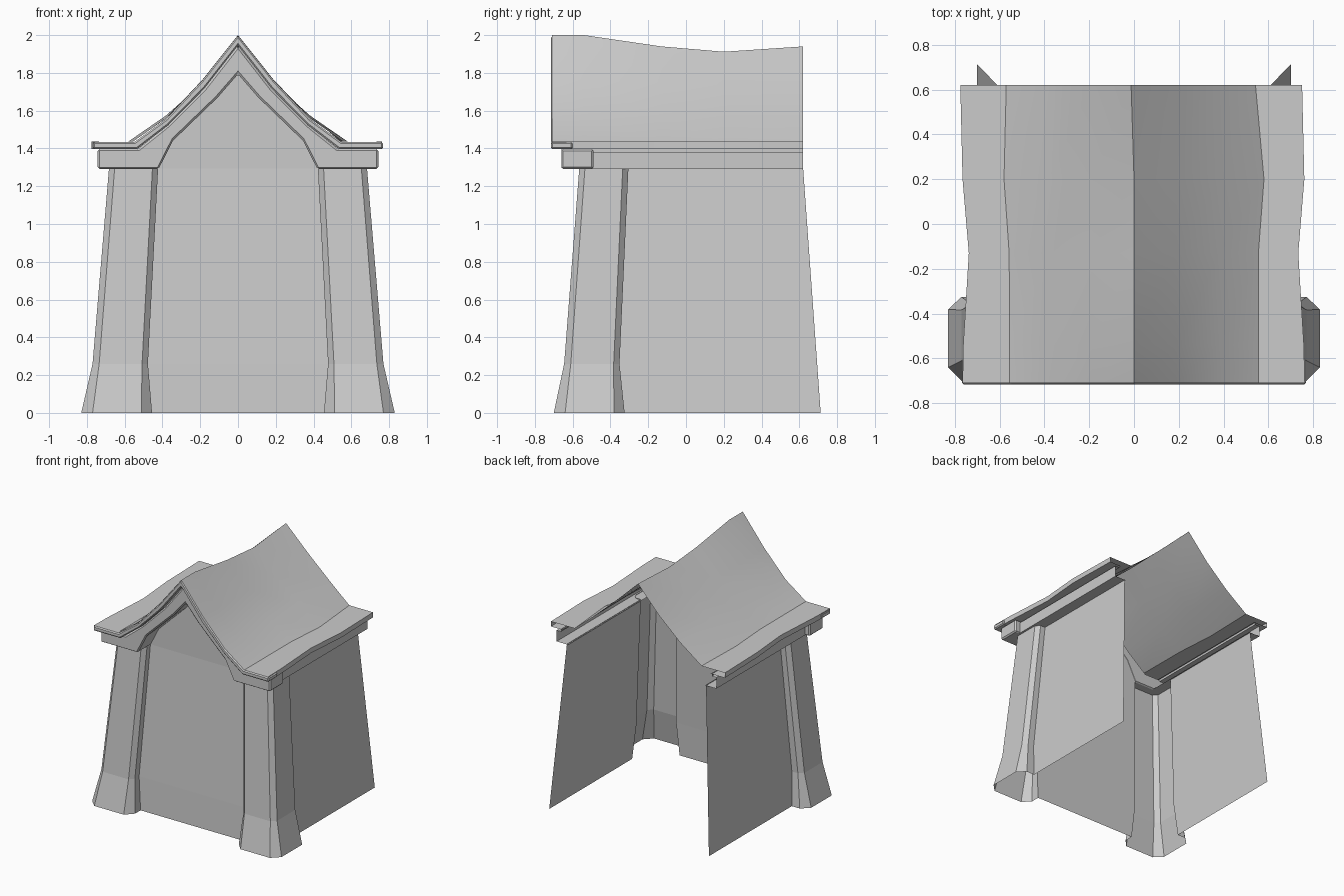
import bpy, bmesh, math

if "Cube" in bpy.data.objects:
    bpy.data.objects.remove(bpy.data.objects["Cube"])


def make_object(name, verts, faces, bevel=0.0):
    mesh = bpy.data.meshes.new(name)
    mesh.from_pydata(verts, [], faces)
    bm = bmesh.new()
    bm.from_mesh(mesh)
    bmesh.ops.recalc_face_normals(bm, faces=bm.faces)
    bm.to_mesh(mesh)
    bm.free()
    ob = bpy.data.objects.new(name, mesh)
    bpy.context.collection.objects.link(ob)
    if bevel:
        mod = ob.modifiers.new("edge_bevel", 'BEVEL')
        mod.width = bevel
        mod.limit_method = 'ANGLE'
        mod.angle_limit = math.radians(50)
    return ob


def loft(name, sections):
    """Open sheet through rows of equal length."""
    n = len(sections[0])
    verts = [p for s in sections for p in s]
    faces = [(r * n + i, r * n + i + 1, (r + 1) * n + i + 1, (r + 1) * n + i)
             for r in range(len(sections) - 1) for i in range(n - 1)]
    return make_object(name, verts, faces)


def mirrored(half):
    """Extend a right-hand xz profile (starting at the centre) to both sides."""
    return [(-x, z) for x, z in reversed(half[1:])] + half


def solid_band(name, upper, lower, y0, y1, bevel):
    """Solid strip between two mirrored profiles with equal point counts."""
    up, lo = mirrored(upper), mirrored(lower)
    n = len(up)
    verts = [(x, y, z) for y in (y0, y1) for prof in (up, lo) for x, z in prof]
    faces = []
    for i in range(n - 1):
        a, b, c, d = (k * n + i for k in range(4))
        faces += [(a, a + 1, b + 1, b), (c, d, d + 1, c + 1),
                  (a, c, c + 1, a + 1), (b, b + 1, d + 1, d)]
    for i in (0, n - 1):
        faces.append((i, n + i, 3 * n + i, 2 * n + i))
    return make_object(name, verts, faces, bevel)


# Pillar levels: z, outer face, chamfer, near edge, end, wall, diagonal offset
LEVELS = [(0.0, .83, .06, .512, .455, .70, .13),
          (0.26, .77, .035, .508, .477, .682, .125),
          (1.295, .683, .03, .453, .423, .61, .118)]


def pillar_section(level, side):
    z, o, ch, f, e, w, off = level
    half = [(e, w), (e, o - ch), (f, o), (o - ch, o)]
    path = half + [(b, a) for a, b in reversed(half)]
    return [(side * a, -(b - off), z) for a, b in path]


# Hollow flared corner pillars, side walls and side friezes
for side, label in ((-1, "left"), (1, "right")):
    loft(label + "_pillar", [pillar_section(l, side) for l in LEVELS])
    rows = []
    for z, o, ch, f, e, w, off in LEVELS:
        rear = 0.713 - 0.093 * z / 1.295
        rows.append([(side * w, -(e - off), z), (side * w, rear, z)])
    loft(label + "_wall", rows)
    frieze = [(.60, 1.292), (.70, 1.292), (.70, 1.38), (.66, 1.38), (.66, 1.4)]
    loft(label + "_frieze", [[(side * x, y, z) for x, z in frieze]
                             for y in (-0.52, 0.62)])

# Sloping front wall
loft("front_wall", [[(-e, -(w - off), z), (e, -(w - off), z)]
                    for z, o, ch, f, e, w, off in LEVELS])

# Upright gable panel above it
gable = mirrored([(0, 1.81), (.11, 1.69), (.355, 1.45), (.43, 1.29)])
make_object("gable_panel", [(x, -0.492, z) for x, z in gable],
            [tuple(range(len(gable)))])

# Front frieze: arched band with square blocks over the pillars
solid_band("front_frieze",
           [(0, 1.945), (.18, 1.715), (.37, 1.525), (.53, 1.397), (.743, 1.397)],
           [(0, 1.793), (.107, 1.67), (.345, 1.44), (.42, 1.292), (.743, 1.292)],
           -0.66, -0.49, 0.01)

# Gable edge moulding along the front of the roof
solid_band("gable_moulding",
           [(0, 1.998), (.19, 1.76), (.38, 1.557), (.55, 1.433), (.768, 1.433)],
           [(0, 1.945), (.18, 1.715), (.37, 1.522), (.535, 1.396), (.768, 1.396)],
           -0.715, -0.60, 0.008)

# Sagging roof sheet with turned-under eaves
# Stations: y, ridge x, ridge z, upper z, lower z, left/right kink, left/right eave
STATIONS = [(-0.71, 0, 2.0, 1.762, 1.56, .555, .555, .765, .762),
            (-0.54, 0, 2.0, 1.762, 1.56, .555, .555, .762, .758),
            (-0.13, 0, 1.94, 1.745, 1.565, .557, .555, .737, .733),
            (0.20, 0, 1.912, 1.735, 1.575, .58, .58, .765, .76),
            (0.62, -.013, 1.94, 1.745, 1.575, .57, .542, .775, .75)]
rows = []
for y, rx, rz, uz, lz, lk, rk, le, re in STATIONS:
    def slope(k, e):
        return [(.19, uz), (.38, lz), (k, 1.437), (e, 1.437), (e, 1.397), (.65, 1.397)]
    left = [(-x, y, z) for x, z in reversed(slope(lk, le))]
    right = [(x, y, z) for x, z in slope(rk, re)]
    rows.append(left + [(rx, y, rz)] + right)
roof = loft("roof", rows)
bpy.context.view_layer.objects.active = roof
roof.select_set(True)
bpy.ops.object.shade_smooth_by_angle(angle=math.radians(25))
